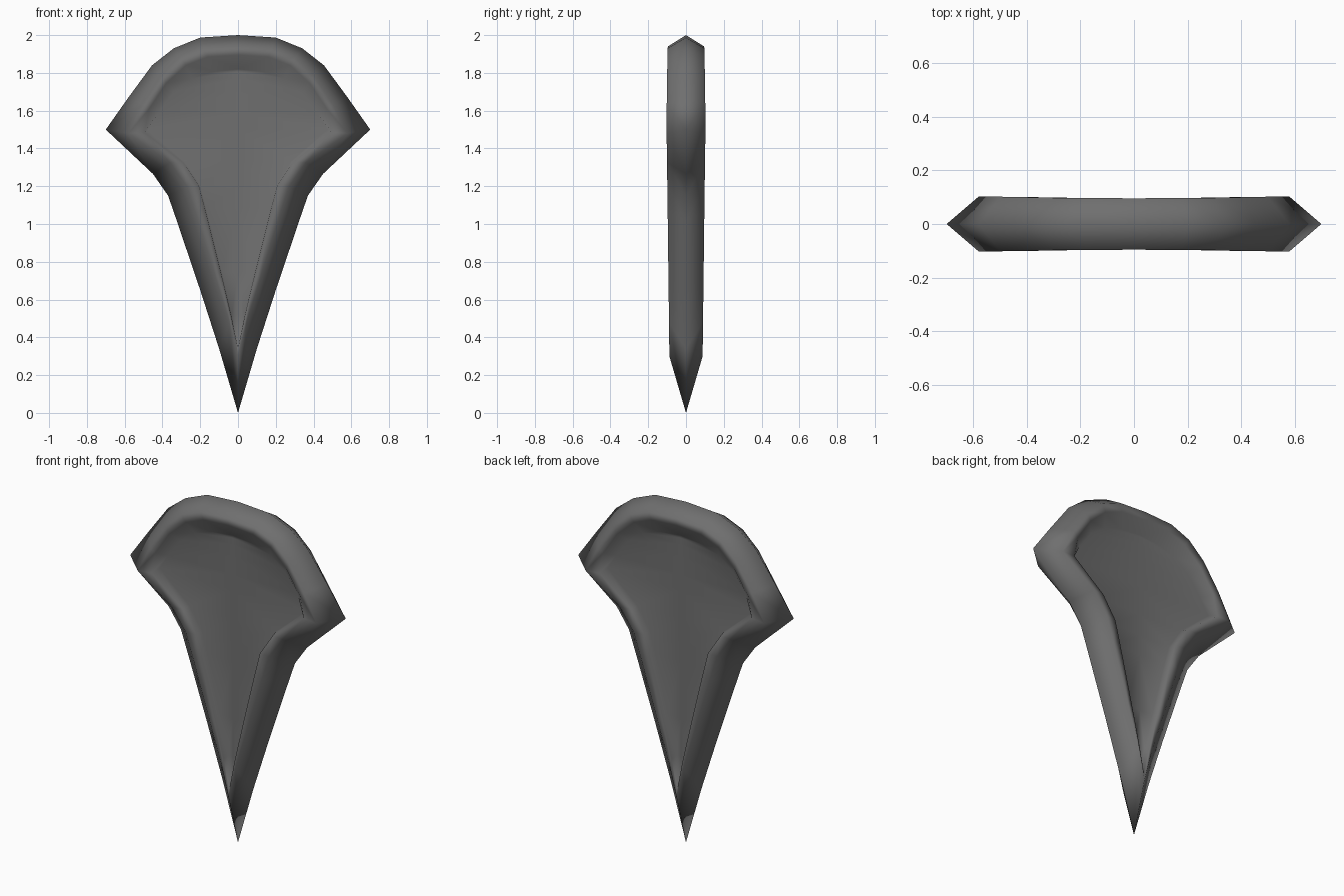
import bpy, bmesh

if "Cube" in bpy.data.objects:
    bpy.data.objects.remove(bpy.data.objects["Cube"])

# Half outlines in (x, z), bottom tip -> side point -> top centre
OUTER = [(0, 0), (.1, .34), (.2, .65), (.325, 1.02), (.37, 1.15), (.45, 1.265), (.70, 1.5),
         (.58, 1.67), (.455, 1.84), (.34, 1.93), (.2, 1.987), (0, 2.0)]
CREST = [(0, .3), (.045, .48), (.12, .72), (.225, 1.06), (.27, 1.2), (.36, 1.325), (.58, 1.48),
         (.50, 1.635), (.40, 1.785), (.3, 1.88), (.18, 1.93), (0, 1.94)]
LIP = [(0, .34), (.035, .51), (.09, .74), (.175, 1.08), (.207, 1.2), (.29, 1.325), (.495, 1.485),
       (.47, 1.61), (.38, 1.745), (.275, 1.84), (.16, 1.885), (0, 1.895)]
FLOOR = [(0, .355), (.033, .52), (.085, .745), (.169, 1.085), (.2, 1.205), (.282, 1.333), (.475, 1.5),
         (.42, 1.59), (.34, 1.7), (.245, 1.77), (.14, 1.805), (0, 1.82)]
CREST_Y = [.088, .09, .093, .097, .099, .1, .103, .102, .1, .098, .097, .096]
LIP_Y = [d - .006 for d in CREST_Y]
FLOOR_Y = .048

bm = bmesh.new()
n = len(OUTER)


def ring(points, depths):
    return [bm.verts.new((x, -d, z)) for (x, z), d in zip(points, depths)]


outer = ring(OUTER, [0] * n)
crest = ring(CREST, CREST_Y)
lip = ring(LIP, LIP_Y)
floor = ring(FLOOR, [FLOOR_Y] * n)
spine = [floor[0]] + ring([(0, z) for _, z in FLOOR[1:-1]], [FLOOR_Y] * (n - 2)) + [floor[-1]]

# Outer bevel, rounded rim, inner wall and recessed panel of one quarter
for a, b in ((outer, crest), (crest, lip), (lip, floor), (floor, spine)):
    for i in range(n - 1):
        corners = list(dict.fromkeys((a[i], a[i + 1], b[i + 1], b[i])))
        bm.faces.new(corners).smooth = True
bmesh.ops.recalc_face_normals(bm, faces=bm.faces)
if sum(f.normal.y * f.calc_area() for f in bm.faces) > 0:
    bmesh.ops.reverse_faces(bm, faces=bm.faces)

mesh = bpy.data.meshes.new("rimmed_blade")
bm.to_mesh(mesh)
bm.free()
blade = bpy.data.objects.new("rimmed_blade", mesh)
bpy.context.collection.objects.link(blade)

# Mirror left-right and front-back, keep the panel shading flat
mirror = blade.modifiers.new("mirror", 'MIRROR')
mirror.use_axis = (True, True, False)
mirror.merge_threshold = .001
blade.modifiers.new("shading", 'WEIGHTED_NORMAL')

# Dark grey
dark = bpy.data.materials.new("dark_grey")
dark.diffuse_color = (.16, .16, .16, 1)
dark.use_nodes = True
dark.node_tree.nodes["Principled BSDF"].inputs["Base Color"].default_value = dark.diffuse_color
mesh.materials.append(dark)
